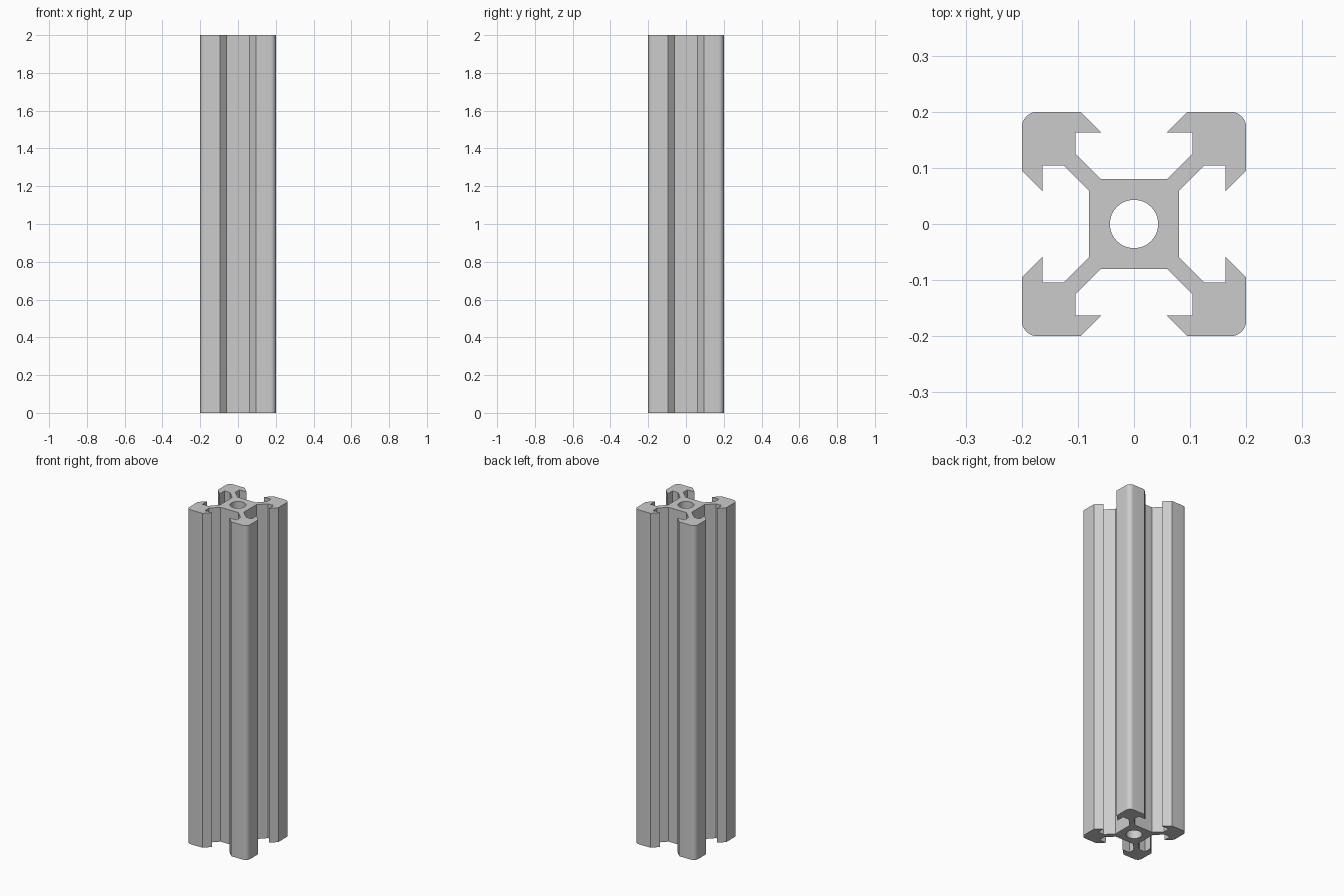
import bpy
import bmesh
from math import cos, sin, pi

cube = bpy.data.objects.get("Cube")
if cube:
    bpy.data.objects.remove(cube, do_unlink=True)

HALF = 0.2        # half width of the bar
LENGTH = 2.0
CORNER = 0.028    # outer corner radius
HOLE = 0.043      # centre bore radius

aluminium = bpy.data.materials.new("aluminium grey")
aluminium.use_nodes = True
colour = (0.6, 0.6, 0.6, 1.0)
aluminium.diffuse_color = colour
aluminium.node_tree.nodes["Principled BSDF"].inputs["Base Color"].default_value = colour


def arc(cx, cy, radius, start, end, steps):
    angles = [start + (end - start) * i / steps for i in range(steps + 1)]
    return [(cx + radius * cos(a), cy + radius * sin(a)) for a in angles]


def turn(points, quarter):
    """Rotate points about the centre by a number of quarter turns."""
    for _ in range(quarter):
        points = [(-y, x) for x, y in points]
    return points


# One arm: core, web, slot and hooked lip, mirrored across the diagonal
slot = [(0.08, 0.059), (0.125, 0.104), (0.163, 0.104), (0.163, 0.058), (HALF, 0.095)]
centre = HALF - CORNER
arm = slot + arc(centre, centre, CORNER, 0, pi / 2, 8) + [(y, x) for x, y in reversed(slot)]
outline = [p for q in range(4) for p in turn(arm, q)]
bore = arc(0, 0, HOLE, 0, 2 * pi, 48)[:-1]

# Filled cross-section with the bore, extruded along the length
section = bpy.data.curves.new("slotted_bar", "CURVE")
section.dimensions = "2D"
section.fill_mode = "BOTH"
section.extrude = LENGTH / 2
for loop in (outline, bore):
    spline = section.splines.new("POLY")
    spline.points.add(len(loop) - 1)
    for point, (x, y) in zip(spline.points, loop):
        point.co = (x, y, 0, 1)
    spline.use_cyclic_u = True
bar = bpy.data.objects.new("slotted_bar", section)
bpy.context.collection.objects.link(bar)
section.materials.append(aluminium)

# Convert to a clean welded mesh standing on the ground
bpy.ops.object.select_all(action="DESELECT")
bar.select_set(True)
bpy.context.view_layer.objects.active = bar
bpy.ops.object.convert(target="MESH")
bar = bpy.context.view_layer.objects.active
bm = bmesh.new()
bm.from_mesh(bar.data)
bmesh.ops.remove_doubles(bm, verts=bm.verts, dist=0.0001)
bmesh.ops.recalc_face_normals(bm, faces=bm.faces)
bmesh.ops.translate(bm, verts=bm.verts, vec=(0, 0, LENGTH / 2))
bm.to_mesh(bar.data)
bm.free()
bpy.ops.object.shade_smooth_by_angle(angle=pi / 6)
